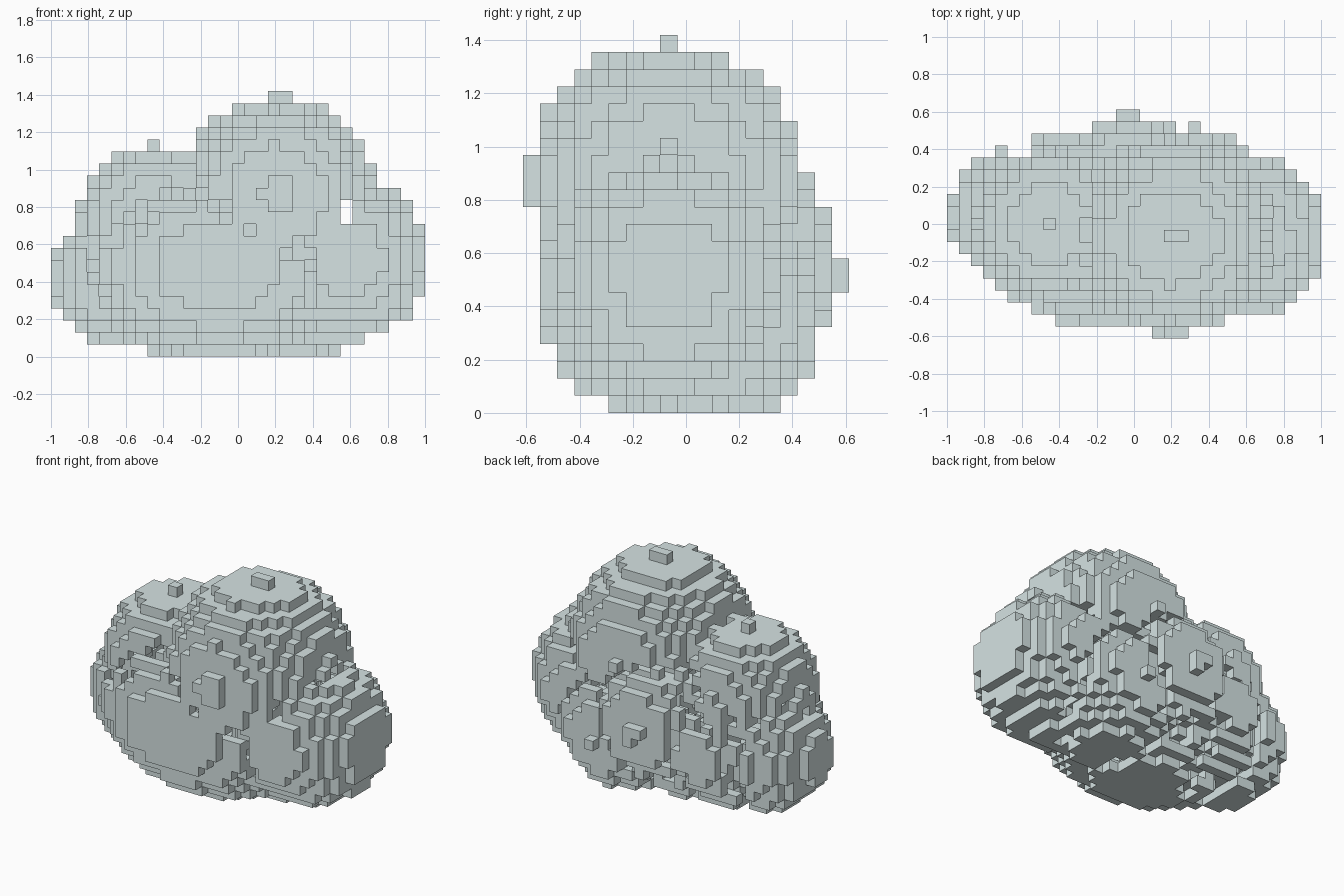
import bpy, bmesh

if "Cube" in bpy.data.objects:
    bpy.data.objects.remove(bpy.data.objects["Cube"])

STEP = 2 / 31                      # block size
NX, NY, NZ = 31, 19, 22            # blocks along each axis

# Puffs: centre, radii
PUFFS = [
    ((0.208, -0.067, 0.87), (0.5205, 0.5205, 0.5205)),  # tall top puff
    ((-0.45, 0.0, 0.735), (0.397, 0.397, 0.397)),  # upper left puff
    ((-0.59, 0.055, 0.42), (0.41, 0.355, 0.38)),   # far left puff
    ((0.59, -0.065, 0.52), (0.435, 0.435, 0.435)), # far right puff
    ((-0.10, -0.05, 0.485), (0.72, 0.53, 0.515)),  # wide body
    ((-0.02, 0.165, 0.53), (0.42, 0.42, 0.42)),    # back puff
    ((0.30, 0.108, 0.38), (0.41, 0.41, 0.41)),     # lower back right puff
    ((-0.40, 0.08, 0.42), (0.40, 0.40, 0.40)),     # lower back left puff
]


def corner(i, j, k):
    return (-1 + i * STEP, (j - NY / 2) * STEP, k * STEP)


def filled(i, j, k):
    # Overlaps cancel in pairs, leaving notches where puffs meet
    p = corner(i + 0.5, j + 0.5, k + 0.5)
    hits = sum(sum(((a - b) / r) ** 2 for a, b, r in zip(p, c, rad)) < 1
               for c, rad in PUFFS)
    return hits % 2 == 1


cells = {(i, j, k) for i in range(NX) for j in range(NY) for k in range(NZ)
         if filled(i, j, k)}

# Block skin: one quad wherever a filled block meets an empty one
bm = bmesh.new()
verts = {}


def vert(key):
    if key not in verts:
        verts[key] = bm.verts.new(corner(*key))
    return verts[key]


for cell in sorted(cells):
    for axis in range(3):
        u, v = (axis + 1) % 3, (axis + 2) % 3
        for side in (0, 1):
            near = list(cell)
            near[axis] += 2 * side - 1
            if tuple(near) in cells:
                continue
            quad = []
            for du, dv in ((0, 0), (1, 0), (1, 1), (0, 1)):
                key = list(cell)
                key[axis] += side
                key[u] += du
                key[v] += dv
                quad.append(vert(tuple(key)))
            bm.faces.new(quad if side else quad[::-1])

mesh = bpy.data.meshes.new("block_cloud")
bm.to_mesh(mesh)
bm.free()

# Pale grey colour
mat = bpy.data.materials.new("pale grey")
mat.diffuse_color = (0.67, 0.77, 0.77, 1)
mat.use_nodes = True
mat.node_tree.nodes["Principled BSDF"].inputs["Base Color"].default_value = mat.diffuse_color
mesh.materials.append(mat)
cloud = bpy.data.objects.new("block_cloud", mesh)
bpy.context.collection.objects.link(cloud)
